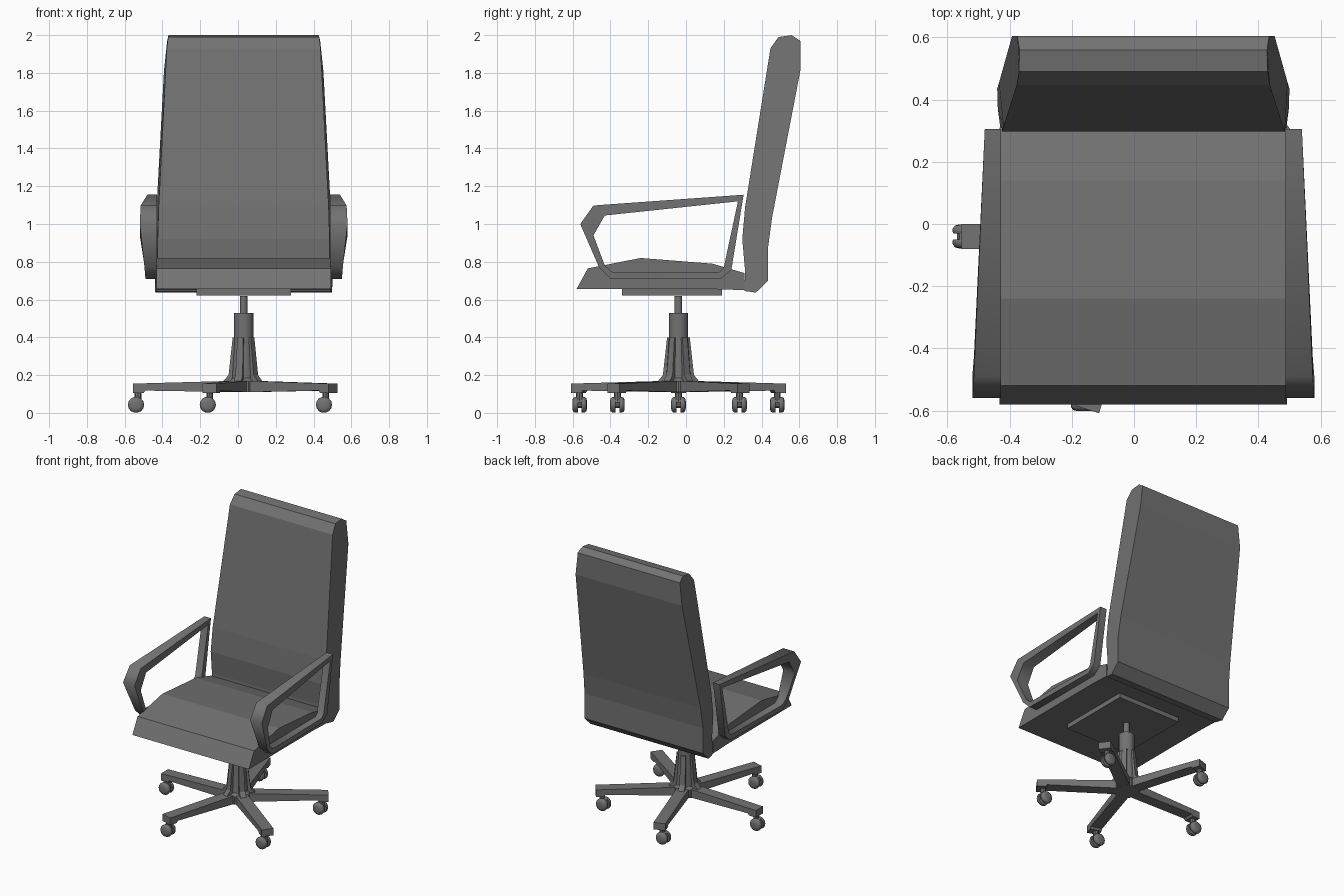
import bpy, bmesh
from math import radians, cos, sin, pi
from mathutils import Matrix

if "Cube" in bpy.data.objects:
    bpy.data.objects.remove(bpy.data.objects["Cube"])

CX, CY = 0.03, -0.04  # axis of the swivel column

dark = bpy.data.materials.new("dark_grey")
dark.diffuse_color = (0.17, 0.17, 0.17, 1)
dark.use_nodes = True
dark.node_tree.nodes["Principled BSDF"].inputs["Base Color"].default_value = dark.diffuse_color


def finish(name, bm, angle=32):
    bmesh.ops.recalc_face_normals(bm, faces=bm.faces[:])
    me = bpy.data.meshes.new(name)
    bm.to_mesh(me)
    bm.free()
    me.materials.append(dark)
    ob = bpy.data.objects.new(name, me)
    bpy.context.collection.objects.link(ob)
    bpy.ops.object.select_all(action='DESELECT')
    ob.select_set(True)
    bpy.context.view_layer.objects.active = ob
    bpy.ops.object.shade_smooth_by_angle(angle=radians(angle))
    return ob


def prism(name, pts, mat, angle=32):
    """Side profile of (y, z, half width) points, spanned across x."""
    bm = bmesh.new()
    left = [bm.verts.new(mat @ Matrix.Translation((-w, y, z)).translation) for y, z, w in pts]
    right = [bm.verts.new(mat @ Matrix.Translation((w, y, z)).translation) for y, z, w in pts]
    n = len(pts)
    bm.faces.new(left)
    bm.faces.new(right)
    for i in range(n):
        j = (i + 1) % n
        bm.faces.new((left[i], left[j], right[j], right[i]))
    return finish(name, bm, angle)


def lathe(name, profile, n, mat, angle=32):
    """Capped solid of revolution from (radius, z) points."""
    bm = bmesh.new()
    rings = [[bm.verts.new(mat @ Matrix.Translation((r * cos(2 * pi * k / n), r * sin(2 * pi * k / n), z)).translation)
              for k in range(n)] for r, z in profile]
    bm.faces.new(rings[0])
    bm.faces.new(rings[-1])
    for a, b in zip(rings, rings[1:]):
        for k in range(n):
            m = (k + 1) % n
            bm.faces.new((a[k], a[m], b[m], b[k]))
    return finish(name, bm, angle)


def arm_loop(name, side):
    """Closed armrest band: outer (y, z, x), matched with inner (y, z)."""
    outer = [(0.305, 1.155, 0.51), (-0.49, 1.098, 0.545), (-0.56, 1.0, 0.55), (-0.46, 0.77, 0.525),
             (-0.40, 0.71, 0.52), (0.185, 0.71, 0.51), (0.24, 0.757, 0.51)]
    inner = [(0.275, 1.12), (-0.43, 1.045), (-0.49, 0.94), (-0.43, 0.78),
             (-0.39, 0.745), (0.175, 0.745), (0.20, 0.77)]
    bm = bmesh.new()
    secs = []
    for (y, z, x), (iy, iz) in zip(outer, inner):
        secs.append([bm.verts.new((CX + side * px, py, pz)) for px, py, pz in
                     ((0.458, y, z), (x, y, z), (x, iy, iz), (0.458, iy, iz))])
    for i, a in enumerate(secs):
        b = secs[(i + 1) % len(secs)]
        for k in range(4):
            m = (k + 1) % 4
            bm.faces.new((a[k], a[m], b[m], b[k]))
    finish(name, bm, 65)


mid = Matrix.Translation((CX, 0, 0))
axis = Matrix.Translation((CX, CY, 0))

# Seat cushion
prism("seat", [(-0.58, 0.655, 0.462), (-0.52, 0.765, 0.462), (-0.24, 0.82, 0.462), (0.14, 0.79, 0.462),
               (0.31, 0.74, 0.462), (0.31, 0.65, 0.462), (0.15, 0.655, 0.462)], mid, 6)

# Tall backrest
prism("backrest", [(0.31, 0.645, 0.46), (0.37, 0.637, 0.468), (0.435, 0.70, 0.47), (0.435, 0.88, 0.47),
                   (0.455, 1.03, 0.464), (0.605, 1.81, 0.422), (0.605, 1.97, 0.405), (0.56, 2.0, 0.398),
                   (0.49, 1.99, 0.40), (0.447, 1.93, 0.407), (0.313, 1.09, 0.45), (0.298, 0.92, 0.455),
                   (0.312, 0.76, 0.455)], mid, 3)

# Armrests
arm_loop("armrest_right", 1)
arm_loop("armrest_left", -1)

# Mounting plate below the seat
prism("seat_plate", [(-0.34, 0.622, 0.25), (0.19, 0.622, 0.25), (0.19, 0.656, 0.25), (-0.34, 0.656, 0.25)], mid)

# Column: hub, tapered sleeve, gas cylinder and piston
lathe("hub", [(0.085, 0.11), (0.085, 0.165), (0.05, 0.2)], 10, axis)
lathe("sleeve", [(0.066, 0.165), (0.05, 0.4)], 16, axis)
lathe("gas_cylinder", [(0.051, 0.395), (0.051, 0.53)], 16, axis)
lathe("piston", [(0.02, 0.52), (0.02, 0.618)], 12, axis)

# Five-star base with ribs and twin-wheel casters
for i in range(5):
    a = radians(180 + 72 * i)
    spin = axis @ Matrix.Rotation(a - pi / 2, 4, 'Z')
    prism(f"base_leg_{i}", [(0.04, 0.17, 0.04), (0.585, 0.155, 0.04), (0.585, 0.105, 0.04),
                            (0.53, 0.105, 0.04), (0.52, 0.118, 0.04), (0.04, 0.11, 0.04)], spin)
    prism(f"column_rib_{i}", [(0.03, 0.165, 0.02), (0.11, 0.165, 0.02), (0.08, 0.2, 0.02),
                              (0.058, 0.4, 0.016), (0.03, 0.4, 0.016)], spin)
    wx, wy = CX + 0.55 * cos(a) - 0.02, CY + 0.55 * sin(a)
    for s in (-1, 1):
        turn = Matrix.Translation((wx, wy, 0.043)) @ Matrix.Rotation(-s * pi / 2, 4, 'X')
        lathe(f"caster_wheel_{i}_{'a' if s < 0 else 'b'}",
              [(0.041, 0.010), (0.043, 0.014), (0.043, 0.025), (0.036, 0.035), (0.02, 0.039)], 14, turn, 60)
    lathe(f"caster_axle_{i}", [(0.03, -0.015), (0.03, 0.015)], 8,
          Matrix.Translation((wx, wy, 0.055)) @ Matrix.Rotation(pi / 2, 4, 'X'))
    lathe(f"caster_stem_{i}", [(0.018, 0.055), (0.018, 0.11)], 8, Matrix.Translation((wx + 0.01, wy, 0)))
